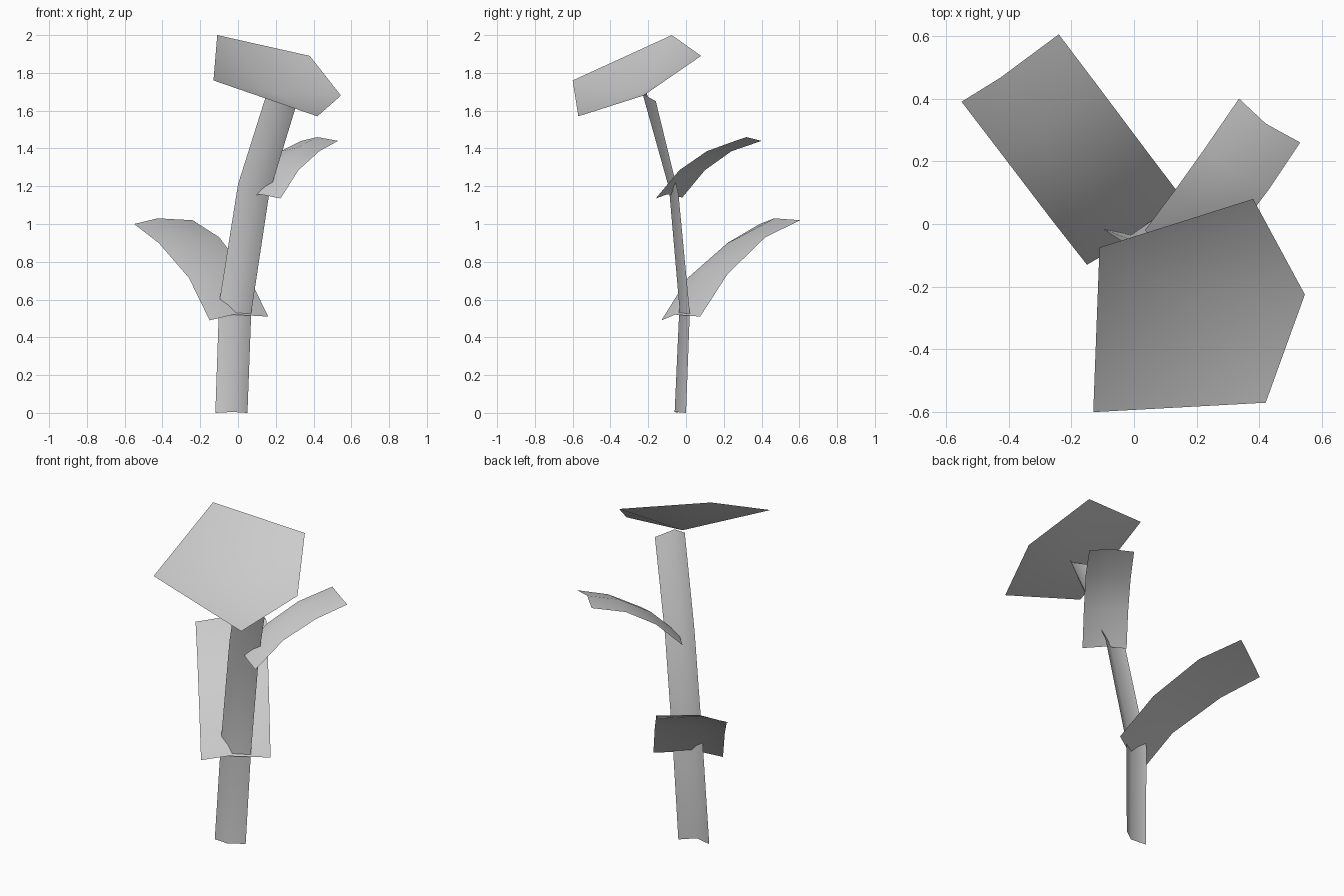
import bpy
from mathutils import Vector

default_cube = bpy.data.objects.get("Cube")
if default_cube:
    bpy.data.objects.remove(default_cube, do_unlink=True)

# One plain grey for the whole plant
grey = bpy.data.materials.new("plain_grey")
grey.use_nodes = True
colour = (0.6, 0.6, 0.6, 1)
grey.diffuse_color = colour
shader = next(n for n in grey.node_tree.nodes if n.type == "BSDF_PRINCIPLED")
shader.inputs["Base Color"].default_value = colour


def make_object(name, points, faces):
    """Create a smooth shaded sheet from points and faces."""
    mesh = bpy.data.meshes.new(name)
    mesh.from_pydata([tuple(p) for p in points], [], faces)
    mesh.materials.append(grey)
    for polygon in mesh.polygons:
        polygon.use_smooth = True
    obj = bpy.data.objects.new(name, mesh)
    bpy.context.collection.objects.link(obj)
    return obj


def make_strip(name, rows):
    """Join rows of points, listed from left to right, into one strip."""
    width = len(rows[0])
    points = [point for row in rows for point in row]
    faces = []
    for row in range(len(rows) - 1):
        for column in range(width - 1):
            start = row * width + column
            faces.append((start, start + 1, start + width + 1, start + width))
    return make_object(name, points, faces)


def make_leaf(name, left_edge, right_edge, ridge_offset):
    """Build an arched leaf folded along a raised middle ridge."""
    rows = []
    for left, right in zip(left_edge, right_edge):
        left, right = Vector(left), Vector(right)
        ridge = (left + right) / 2 + Vector(ridge_offset)
        rows.append((left, ridge, right))
    return make_strip(name, rows)


# Stem: an open folded strip, bending towards the flower
make_strip("stem", [
    [(-.12, -.045, 0), (-.03, -.06, .005), (.05, 0, 0)],
    [(-.10, -.015, .58), (-.01, -.035, .56), (.07, .02, .53)],
    [(0, -.08, 1.21), (.09, -.09, 1.19), (.165, -.04, 1.16)],
    [(.155, -.21, 1.7), (.235, -.23, 1.69), (.315, -.16, 1.65)],
])

# Large leaf, low on the stem and reaching backwards
make_leaf(
    "large_leaf",
    [(-.15, -.13, .49), (-.26, .01, .715), (-.42, .22, .9), (-.55, .39, 1)],
    [(.16, .075, .51), (.05, .22, .735), (-.1, .42, .93), (-.24, .605, 1.02)],
    (-.03, -.03, .02),
)

# Small leaf, high on the stem
make_leaf(
    "small_leaf",
    [(.035, -.02, 1.14), (.125, .1, 1.285), (.225, .24, 1.385), (.335, .4, 1.44)],
    [(.225, -.16, 1.135), (.32, -.035, 1.285), (.43, .11, 1.385), (.53, .26, 1.44)],
    (-.012, -.01, .02),
)

# Flower head: a shallow five-sided cup whose tip meets the stem
rim = [Vector(p) for p in (
    (-.11, -.075, 2), (-.13, -.6, 1.76), (.42, -.57, 1.57),
    (.545, -.225, 1.68), (.38, .08, 1.89),
)]
centre = sum(rim, Vector()) / len(rim)
normal = (rim[1] - rim[0]).cross(rim[2] - rim[0]).normalized()
tip = centre - normal * 0.1
sides = len(rim)
make_object(
    "flower_head",
    rim + [tip],
    [(i, (i + 1) % sides, sides) for i in range(sides)],
)
